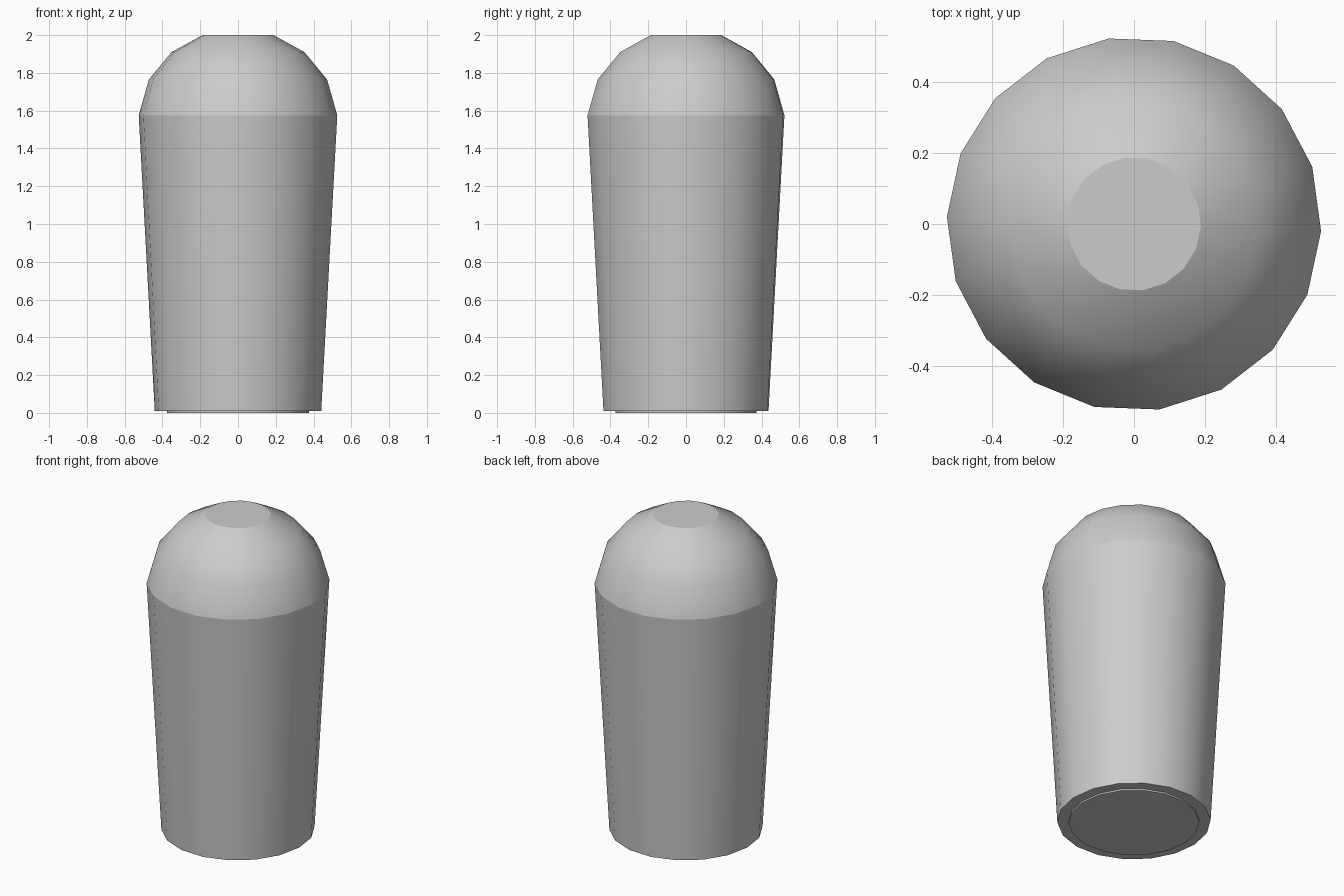
import bpy, bmesh, math

if "Cube" in bpy.data.objects:
    bpy.data.objects.remove(bpy.data.objects["Cube"])

SIDES = 18
TURN = math.radians(-2.2)


def lathe(name, profile, cap_bottom=False, cap_top=False):
    """Revolve (radius, z) points into an 18-sided shell."""
    bm = bmesh.new()
    rings = []
    for r, z in profile:
        angles = [TURN + 2 * math.pi * i / SIDES for i in range(SIDES)]
        rings.append([bm.verts.new((r * math.cos(a), r * math.sin(a), z)) for a in angles])
    for low, high in zip(rings, rings[1:]):
        for i in range(SIDES):
            j = (i + 1) % SIDES
            bm.faces.new((low[i], low[j], high[j], high[i]))
    if cap_bottom:
        bm.faces.new(rings[0][::-1])
    if cap_top:
        bm.faces.new(rings[-1])
    mesh = bpy.data.meshes.new(name)
    bm.to_mesh(mesh)
    bm.free()
    obj = bpy.data.objects.new(name, mesh)
    bpy.context.collection.objects.link(obj)
    bpy.ops.object.select_all(action='DESELECT')
    obj.select_set(True)
    bpy.context.view_layer.objects.active = obj
    bpy.ops.object.shade_smooth_by_angle(angle=math.radians(27))
    return obj


# Tapered body with a shallow raised disc underneath
lathe("body", [(0.376, 0), (0.376, 0.01), (0.441, 0.01), (0.526, 1.575)], cap_bottom=True)

# Rounded dome with a flat top
lathe("dome", [(0.526, 1.575), (0.472, 1.765), (0.352, 1.91), (0.188, 2.0)], cap_top=True)
